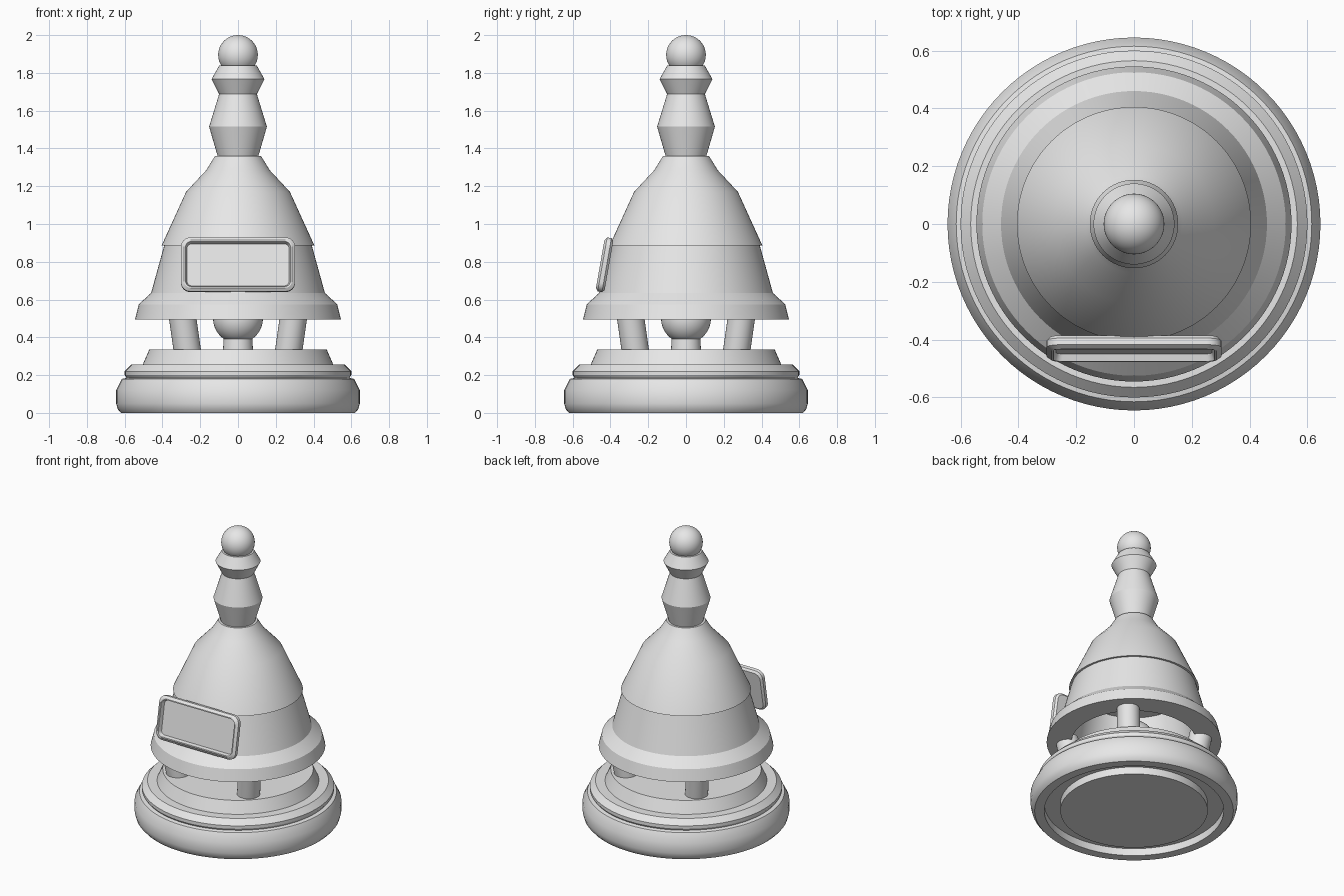
import bpy, bmesh, math
from mathutils import Vector, Matrix

if "Cube" in bpy.data.objects:
    bpy.data.objects.remove(bpy.data.objects["Cube"], do_unlink=True)

grey = bpy.data.materials.new("plain grey")
grey.use_nodes = True
colour = (0.8, 0.8, 0.8, 1)
grey.diffuse_color = colour
grey.node_tree.nodes["Principled BSDF"].inputs["Base Color"].default_value = colour


def finish(bm, name):
    """Turn a bmesh into a named, shaded object."""
    bmesh.ops.remove_doubles(bm, verts=bm.verts, dist=1e-5)
    bmesh.ops.recalc_face_normals(bm, faces=bm.faces)
    mesh = bpy.data.meshes.new(name)
    bm.to_mesh(mesh)
    bm.free()
    mesh.materials.append(grey)
    obj = bpy.data.objects.new(name, mesh)
    bpy.context.collection.objects.link(obj)
    bpy.ops.object.select_all(action='DESELECT')
    obj.select_set(True)
    bpy.context.view_layer.objects.active = obj
    bpy.ops.object.shade_smooth_by_angle(angle=math.radians(30))
    return obj


def lathe(name, profile, steps=96):
    """Spin (radius, height) points that start and end on the axis."""
    bm = bmesh.new()
    verts = [bm.verts.new((r, 0, z)) for r, z in profile]
    edges = [bm.edges.new(pair) for pair in zip(verts, verts[1:])]
    bmesh.ops.spin(bm, geom=verts + edges, cent=(0, 0, 0), axis=(0, 0, 1),
                   angle=math.tau, steps=steps)
    return finish(bm, name)


def sphere(name, radius, z):
    bm = bmesh.new()
    bmesh.ops.create_uvsphere(bm, u_segments=48, v_segments=24, radius=radius,
                              matrix=Matrix.Translation((0, 0, z)))
    return finish(bm, name)


def pillar(name, foot, head, radius):
    axis = head - foot
    turn = Vector((0, 0, 1)).rotation_difference(axis).to_matrix().to_4x4()
    bm = bmesh.new()
    bmesh.ops.create_cone(bm, cap_ends=True, segments=32, radius1=radius,
                          radius2=radius, depth=axis.length,
                          matrix=Matrix.Translation((foot + head) / 2) @ turn)
    return finish(bm, name)


def rounded_ring(bm, w, h, r, depth):
    """Rounded rectangle facing -y, pushed forward by depth."""
    ring = []
    for quarter, (sx, sz) in enumerate([(1, 1), (-1, 1), (-1, -1), (1, -1)]):
        for step in range(7):
            a = (quarter + step / 6) * math.pi / 2
            ring.append(bm.verts.new((sx * (w - r) + r * math.cos(a), -depth,
                                      sz * (h - r) + r * math.sin(a))))
    return ring


# Stepped plinth with a hollow ring underneath
lathe("plinth", [(0, 0), (0.46, 0), (0.46, 0.05), (0.56, 0.05), (0.56, 0),
                 (0.62, 0), (0.637, 0.02), (0.645, 0.05), (0.645, 0.12),
                 (0.615, 0.18), (0.59, 0.185), (0.6, 0.2), (0.6, 0.22),
                 (0.565, 0.255), (0.505, 0.255), (0.47, 0.335), (0, 0.335)])

# Leaning pillars between plinth and bell
corners = [("front_left", 1, -1), ("front_right", -1, -1),
           ("back_left", 1, 1), ("back_right", -1, 1)]
for corner, sx, sy in corners:
    pillar(corner + "_pillar", Vector((sx * 0.267, sy * 0.267, 0.32)),
           Vector((sx * 0.297, sy * 0.297, 0.53)), 0.072)

# Ball on its short neck
lathe("ball_neck", [(0, 0.32), (0.08, 0.32), (0.076, 0.39), (0, 0.39)], 48)
sphere("inner_ball", 0.132, 0.5)

# Hollow lower bell with a flared lip, and the cap overlapping it
lathe("lower_bell", [(0, 0.86), (0.33, 0.86), (0.39, 0.495), (0.545, 0.495),
                     (0.525, 0.575), (0.46, 0.635), (0.387, 0.9), (0, 0.9)])
lathe("bell_cap", [(0, 0.885), (0.405, 0.885), (0.275, 1.17), (0.168, 1.285),
                   (0.122, 1.36), (0, 1.36)])

# Turned finial and its ball
lathe("finial", [(0, 1.35), (0.105, 1.35), (0.153, 1.515), (0.1, 1.688),
                 (0.14, 1.767), (0.1, 1.838), (0, 1.838)], 64)
sphere("finial_ball", 0.105, 1.895)

# Tilted sign: rounded frame with a sunken panel
bm = bmesh.new()
rings = [rounded_ring(bm, *spec) for spec in (
    (0.29, 0.132, 0.04, 0), (0.302, 0.145, 0.05, 0.012),
    (0.302, 0.145, 0.05, 0.035), (0.285, 0.128, 0.035, 0.047),
    (0.278, 0.121, 0.03, 0.047), (0.27, 0.113, 0.025, 0.022))]
for lower, upper in zip(rings, rings[1:]):
    for i in range(len(lower)):
        j = (i + 1) % len(lower)
        bm.faces.new((lower[i], lower[j], upper[j], upper[i]))
bm.faces.new(rings[0])
bm.faces.new(rings[-1])
sign = finish(bm, "front_sign")
sign.location = (0, -0.408, 0.78)
sign.rotation_euler.x = math.radians(-10)
